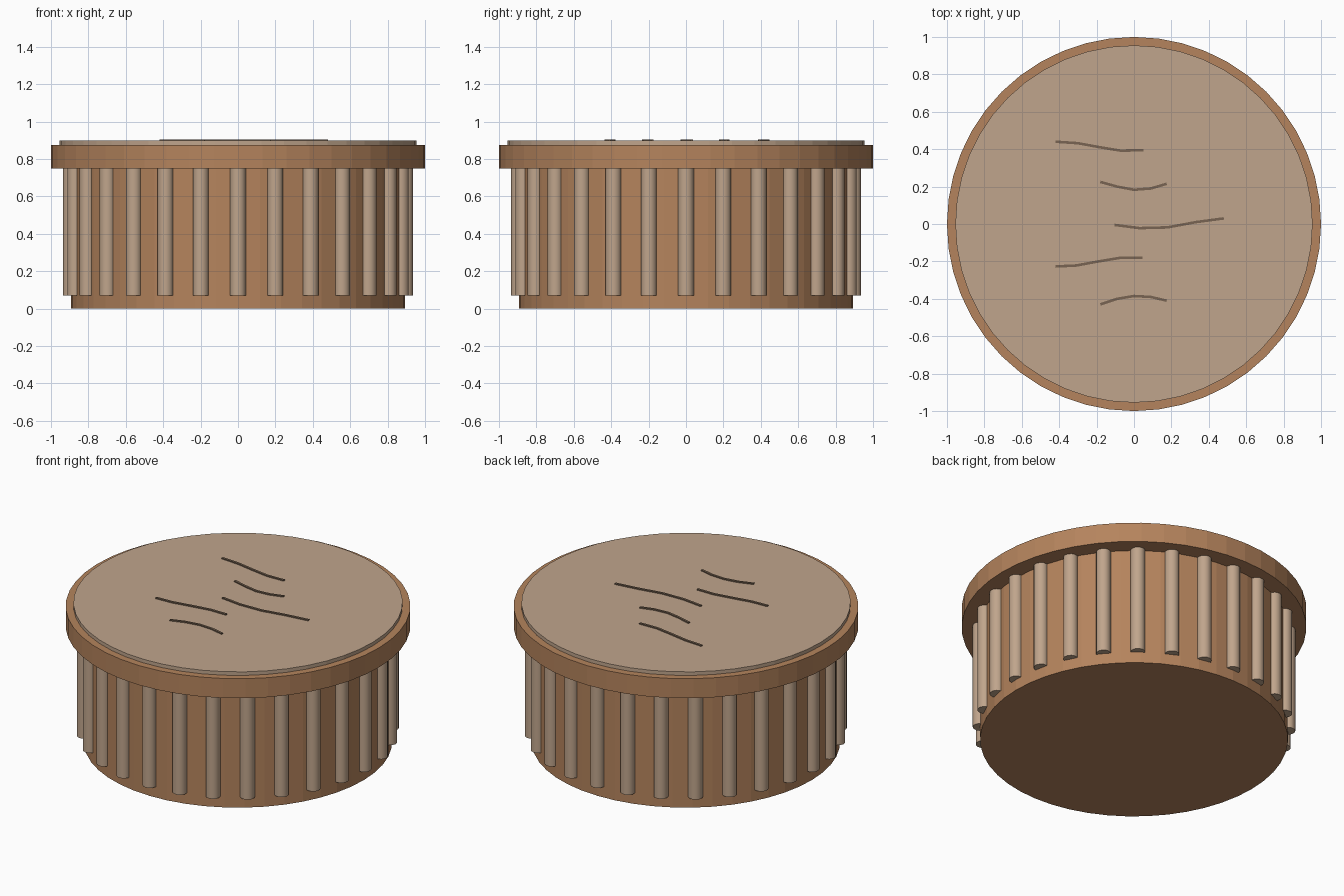
import bpy, bmesh, math
from mathutils import Vector

if "Cube" in bpy.data.objects:
    bpy.data.objects.remove(bpy.data.objects["Cube"])


def material(name, rgb):
    # sRGB bytes to linear diffuse colour
    m = bpy.data.materials.new(name)
    lin = [((c / 255 + 0.055) / 1.055) ** 2.4 for c in rgb]
    m.diffuse_color = (*lin, 1)
    m.use_nodes = True
    m.node_tree.nodes["Principled BSDF"].inputs["Base Color"].default_value = m.diffuse_color
    return m


WOOD = material("warm_brown", (181, 132, 93))
PALE = material("pale_tan", (192, 165, 140))
DARK = material("dark_grain", (120, 100, 82))


def cylinder(name, r, z0, z1, sides, mat, x=0, y=0):
    bpy.ops.mesh.primitive_cylinder_add(vertices=sides, radius=r, depth=z1 - z0,
                                        location=(x, y, (z0 + z1) / 2))
    ob = bpy.context.object
    ob.name = name
    ob.data.materials.append(mat)
    return ob


def strip(name, pts, width, z0, z1, mat):
    # Thin raised ribbon following a 2D path
    bm = bmesh.new()
    rows = []
    for i, p in enumerate(pts):
        a, b = Vector(pts[max(i - 1, 0)]), Vector(pts[min(i + 1, len(pts) - 1)])
        d = (b - a).normalized()
        n = Vector((-d.y, d.x)) * width / 2
        p = Vector(p)
        rows.append([bm.verts.new((*q, z)) for q, z in
                     ((p - n, z0), (p + n, z0), (p + n, z1), (p - n, z1))])
    for r, s in zip(rows, rows[1:]):
        for k in range(4):
            bm.faces.new((r[k], r[(k + 1) % 4], s[(k + 1) % 4], s[k]))
    bm.faces.new(rows[0])
    bm.faces.new(rows[-1])
    bmesh.ops.recalc_face_normals(bm, faces=bm.faces)
    me = bpy.data.meshes.new(name)
    bm.to_mesh(me)
    bm.free()
    me.materials.append(mat)
    bpy.context.collection.objects.link(bpy.data.objects.new(name, me))


# Drum body, overhanging rim and inset top disc
cylinder("body", 0.893, 0, 0.76, 48, WOOD)
cylinder("rim", 1.0, 0.75, 0.875, 48, WOOD)
cylinder("top_disc", 0.955, 0.86, 0.898, 48, PALE)

# Vertical grip ribs around the body
RIBS = 28
for i in range(RIBS):
    a = 2 * math.pi * i / RIBS
    rib = cylinder("rib_%02d" % i, 0.043, 0.07, 0.755, 12, PALE,
                   0.893 * math.cos(a), 0.893 * math.sin(a))
    rib.rotation_euler.z = a
    bpy.ops.object.shade_smooth_by_angle(angle=math.radians(35))

# Wavy grain lines on the top
lines = [
    [(-.42, .44), (-.30, .432), (-.18, .41), (-.07, .392), (.05, .395)],
    [(-.18, .225), (-.09, .2), (0, .183), (.09, .19), (.175, .215)],
    [(-.105, -.005), (.03, -.022), (.18, -.018), (.33, .01), (.48, .03)],
    [(-.42, -.227), (-.31, -.222), (-.19, -.2), (-.07, -.18), (.045, -.18)],
    [(-.18, -.43), (-.09, -.4), (0, -.385), (.09, -.39), (.175, -.41)],
]
for i, pts in enumerate(lines):
    strip("grain_line_%d" % i, pts, 0.014, 0.896, 0.905, DARK)
